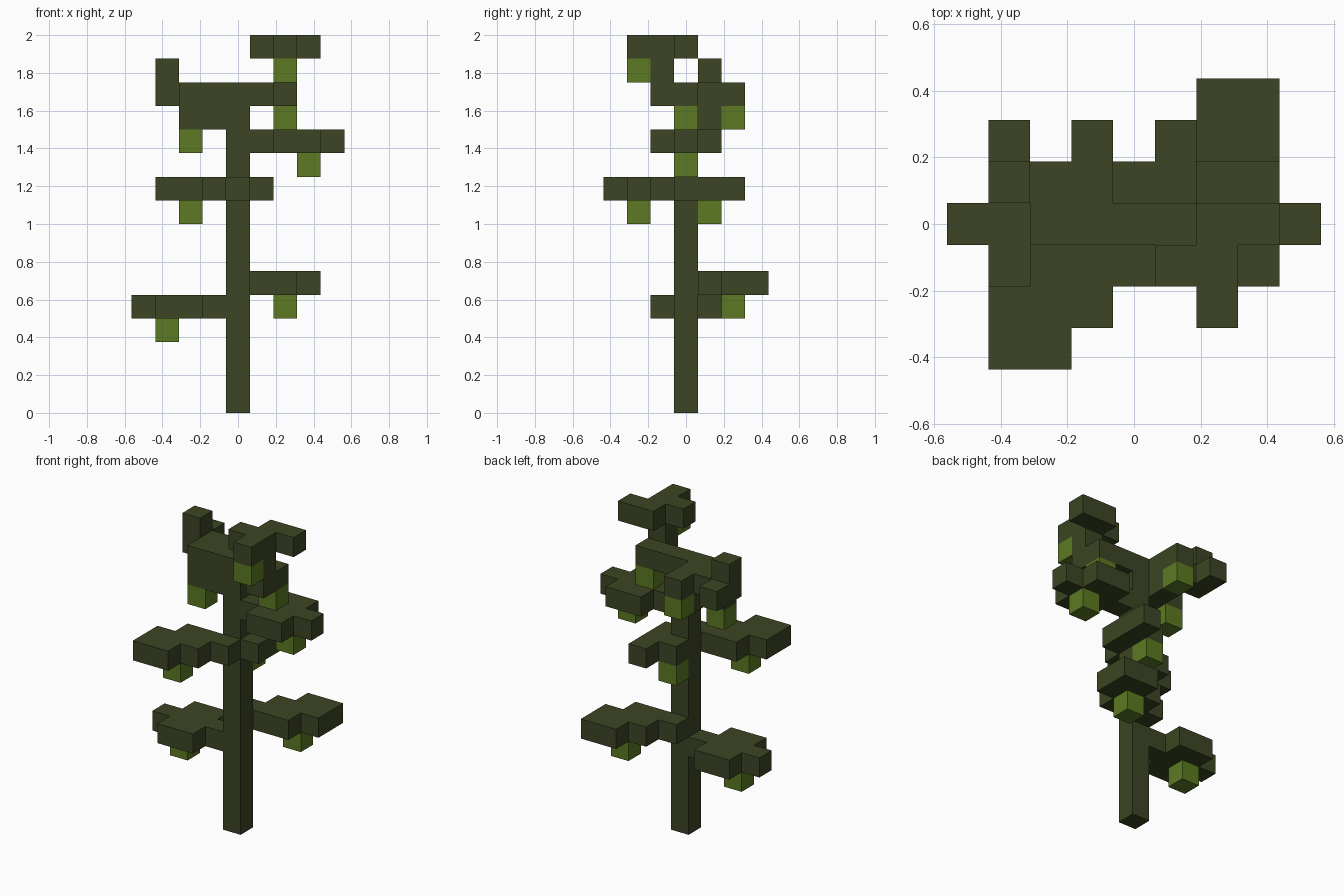
import bpy, bmesh
from mathutils import Vector

if "Cube" in bpy.data.objects:
    bpy.data.objects.remove(bpy.data.objects["Cube"])

U = 0.125  # edge length of one block


def material(name, rgb):
    m = bpy.data.materials.new(name)
    m.diffuse_color = (*rgb, 1)
    m.use_nodes = True
    m.node_tree.nodes["Principled BSDF"].inputs["Base Color"].default_value = m.diffuse_color
    return m


DARK = material("dark_green", (0.045, 0.060, 0.017))
LIGHT = material("light_green", (0.107, 0.194, 0.016))

SIDES = [Vector(v) for v in
         ((1, 0, 0), (-1, 0, 0), (0, 1, 0), (0, -1, 0), (0, 0, 1), (0, 0, -1))]


def blocks(name, cells, mat):
    """Join unit blocks into one shell, keeping only the outer faces."""
    cells = set(cells)
    bm = bmesh.new()
    for c in cells:
        mid = Vector(c) + Vector((0, 0, 0.5))
        for n in SIDES:
            if tuple(int(a + b) for a, b in zip(c, n)) in cells:
                continue
            u = Vector((n.y, n.z, n.x))
            v = n.cross(u)
            ring = [mid + (n + u * a + v * b) / 2
                    for a, b in ((-1, -1), (1, -1), (1, 1), (-1, 1))]
            bm.faces.new([bm.verts.new(p * U) for p in ring])
    bmesh.ops.remove_doubles(bm, verts=bm.verts, dist=1e-4)
    bmesh.ops.recalc_face_normals(bm, faces=bm.faces)
    me = bpy.data.meshes.new(name)
    bm.to_mesh(me)
    bm.free()
    me.materials.append(mat)
    ob = bpy.data.objects.new(name, me)
    bpy.context.collection.objects.link(ob)


def layer(plan, z, s=1):
    """Place a flat plan at a height; s = -1 turns it half way round."""
    return [(s * x, s * y, z) for x, y in plan]


# Trunk
blocks("trunk", [(0, 0, z) for z in range(14)], DARK)

# Flat plans for the two repeated branch shapes
corner_plan = [(x, y) for x in (1, 2, 3) for y in (1, 2, 3)
               if (x, y) not in ((1, 3), (3, 1))] + [(0, 1)]
straight_plan = [(x, 0) for x in (1, 2, 3, 4)] + \
                [(x, y) for x in (2, 3) for y in (-1, 1)]

# Lower and middle branches
blocks("lower_left_branch", layer(straight_plan, 4, -1), DARK)
blocks("lower_back_branch", layer(corner_plan, 5), DARK)
blocks("middle_front_branch", layer(corner_plan, 9, -1), DARK)
blocks("middle_back_branch", layer([(1, 0), (0, 1), (1, 1), (1, 2)], 9), DARK)
blocks("upper_right_branch", layer(straight_plan, 11), DARK)

# Crown: left bough with raised tip, right bough carrying the top cluster
blocks("crown_left_bough",
       layer([(-1, 0), (-2, 0), (-1, 1)], 12)
       + layer([(-1, 0), (-2, 0), (-1, 1), (-2, 1), (-3, 1), (-1, 2), (-3, 2)], 13)
       + [(-3, 1, 14)], DARK)
blocks("crown_right_bough",
       layer([(1, 0), (2, 0), (2, -1)], 13) + [(2, -1, 14)]
       + layer([(1, -1), (2, -2), (2, -1), (2, 0), (3, 0)], 15), DARK)

# Hanging buds under the branches
buds = [(-3, 0, 3), (2, 2, 4), (-2, -2, 8), (0, 1, 8), (3, 0, 10),
        (-2, 0, 11), (2, 0, 12), (-1, 2, 12), (2, -2, 14)]
for i, cell in enumerate(buds):
    blocks(f"bud_{i + 1}", [cell], LIGHT)
